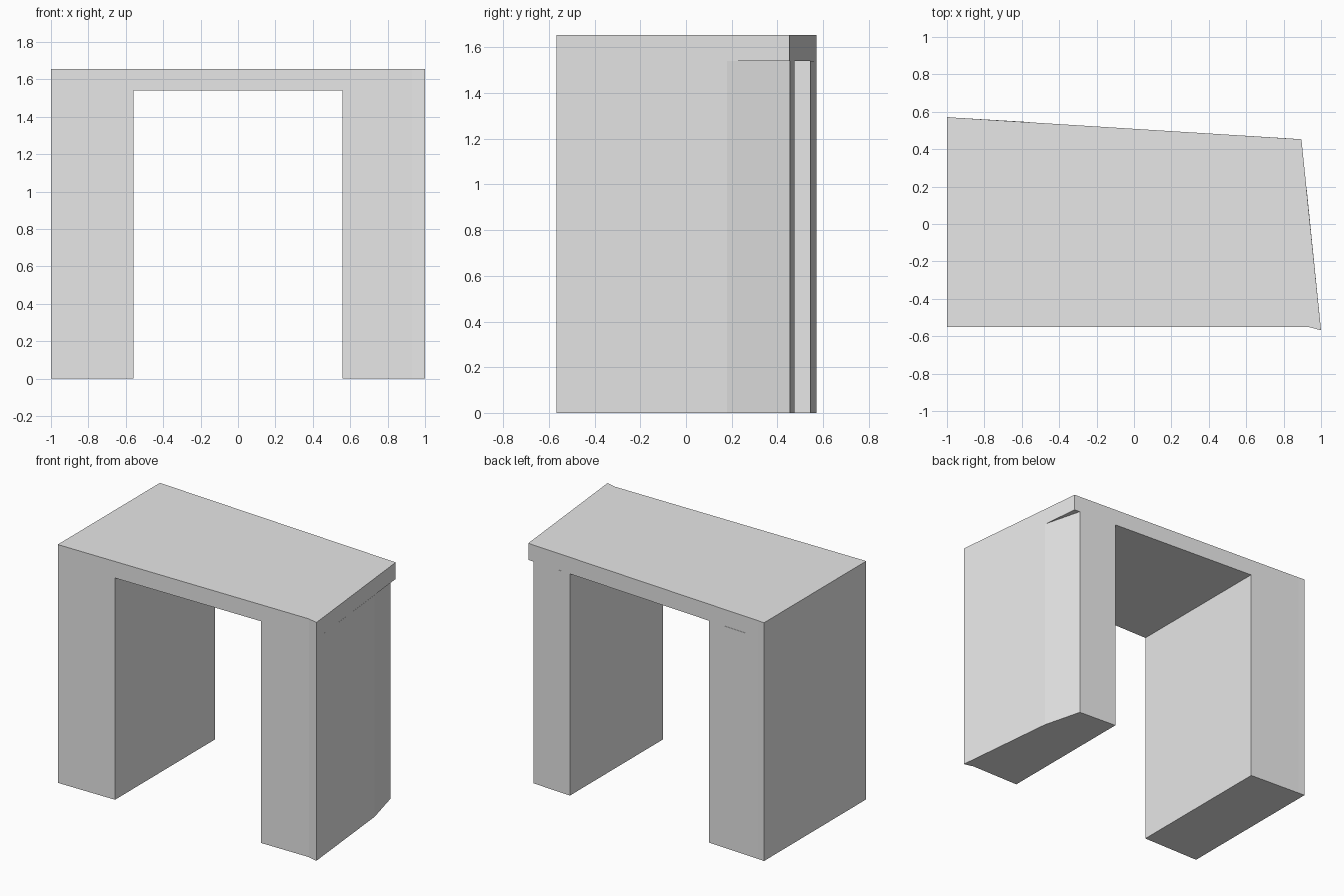
import bpy
import bmesh

cube = bpy.data.objects.get("Cube")
if cube:
    bpy.data.objects.remove(cube, do_unlink=True)

# One plain grey for every part
grey = bpy.data.materials.new("light_grey")
grey.use_nodes = True
colour = (0.8, 0.8, 0.8, 1.0)
grey.diffuse_color = colour
grey.node_tree.nodes["Principled BSDF"].inputs["Base Color"].default_value = colour

UNDERSIDE = 1.54
TOP = 1.655


def prism(name, outline, bottom, top):
    """Extrude a counter-clockwise floor plan straight up."""
    bm = bmesh.new()
    base = bm.faces.new([bm.verts.new((x, y, bottom)) for x, y in outline])
    extruded = bmesh.ops.extrude_face_region(bm, geom=[base], use_keep_orig=True)
    raised = [v for v in extruded["geom"] if isinstance(v, bmesh.types.BMVert)]
    bmesh.ops.translate(bm, verts=raised, vec=(0, 0, top - bottom))
    bmesh.ops.recalc_face_normals(bm, faces=bm.faces)
    mesh = bpy.data.meshes.new(name)
    bm.to_mesh(mesh)
    bm.free()
    mesh.materials.append(grey)
    obj = bpy.data.objects.new(name, mesh)
    bpy.context.collection.objects.link(obj)
    return obj


# Corners shared by the slab and the legs
left_front = (-1, -0.55)
left_back = (-1, 0.572)
back_kink = (-0.95, 0.568)
front_kink = (0.93, -0.55)
right_front = (1, -0.568)

# Skewed roof slab spanning both legs
prism("roof_slab",
      [left_front, front_kink, right_front, (0.895, 0.453), back_kink, left_back],
      UNDERSIDE, TOP)

# Plain leg on the -x side
prism("plain_leg",
      [left_front, (-0.56, -0.55), (-0.56, 0.545), back_kink, left_back],
      0, UNDERSIDE)

# Leg on the +x side, its outer wall bending in beneath the slab
prism("bent_leg",
      [(0.56, -0.55), front_kink, right_front, (0.924, 0.18), (0.852, 0.456), (0.56, 0.474)],
      0, UNDERSIDE)
